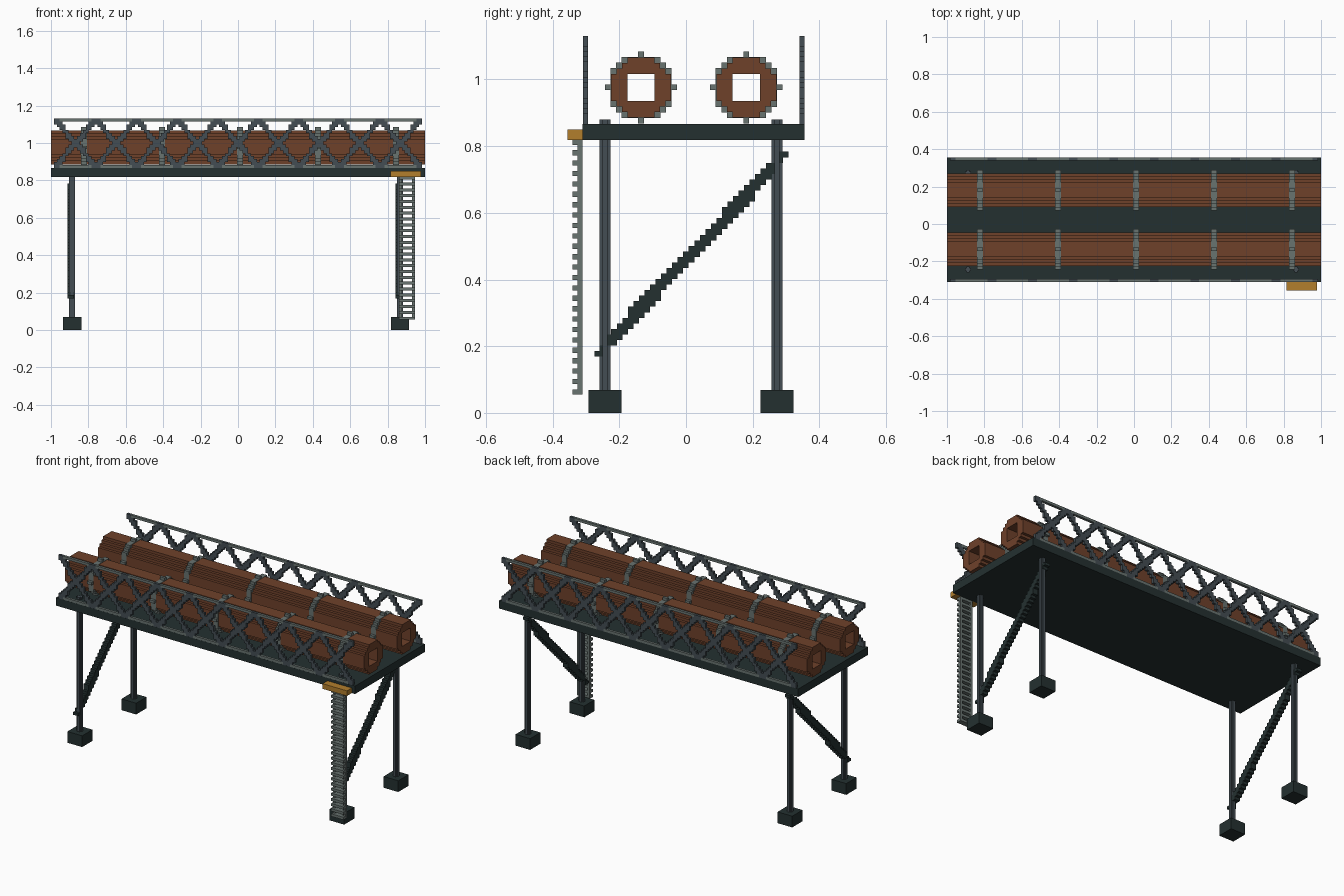
import bpy
import bmesh
from math import hypot

old = bpy.data.objects.get("Cube")
if old:
    bpy.data.objects.remove(old, do_unlink=True)


def material(name, r, g, b):
    """Flat colour given as display values 0-255, stored as linear."""
    col = [((c / 255 + 0.055) / 1.055) ** 2.4 for c in (r, g, b)] + [1.0]
    m = bpy.data.materials.new(name)
    m.use_nodes = True
    m.diffuse_color = col
    m.node_tree.nodes["Principled BSDF"].inputs["Base Color"].default_value = col
    return m


DARK = material("dark_iron", 36, 48, 48)
STEEL = material("blue_steel", 67, 77, 83)
GREY = material("pale_grey_metal", 104, 115, 112)
RUST = material("rust_brown", 110, 65, 42)
OCHRE = material("ochre_yellow", 178, 126, 44)


def blocks(name, cells, origin, size, mats):
    """Solid of grid blocks; cells maps (i, j, k) to a material slot."""
    bm = bmesh.new()
    corners = {}

    def corner(idx):
        if idx not in corners:
            corners[idx] = bm.verts.new([origin[n] + idx[n] * size[n] for n in range(3)])
        return corners[idx]

    for cell, slot in cells.items():
        for axis in range(3):
            u, v = (axis + 1) % 3, (axis + 2) % 3
            for side in (0, 1):
                near = list(cell)
                near[axis] += 2 * side - 1
                if tuple(near) in cells:
                    continue
                quad = []
                for du, dv in ((0, 0), (1, 0), (1, 1), (0, 1)):
                    p = list(cell)
                    p[axis] += side
                    p[u] += du
                    p[v] += dv
                    quad.append(corner(tuple(p)))
                face = bm.faces.new(quad if side else quad[::-1])
                face.material_index = slot
    me = bpy.data.meshes.new(name)
    bm.to_mesh(me)
    bm.free()
    for m in mats:
        me.materials.append(m)
    ob = bpy.data.objects.new(name, me)
    bpy.context.collection.objects.link(ob)
    return ob


def box(name, lo, hi, mat):
    return blocks(name, {(0, 0, 0): 0}, lo, [b - a for a, b in zip(lo, hi)], [mat])


def ring(name, x0, x1, y, z, s, inner, outer, mat):
    """Blocky tube along x, kept between two squared radii."""
    span = range(-6, 7)
    cells = {(0, j, k): 0 for j in span for k in span
             if inner <= j * j + k * k <= outer}
    return blocks(name, cells, (x0, y - s / 2, z - s / 2), (x1 - x0, s, s), [mat])


# Deck and access platform
box("deck", (-1, -0.31, 0.819), (1, 0.356, 0.867), DARK)
box("access_platform", (0.815, -0.356, 0.819), (0.978, -0.31, 0.85), OCHRE)

# Pipes with clamp straps
PIPE_Z = 0.976
for side, y in (("right", -0.135), ("left", 0.181)):
    ring(f"{side}_pipe", -1, 1, y, PIPE_Z, 0.0164, 9, 29, RUST)
    for n in range(5):
        x = 0.01 + (n - 2) * 0.417
        ring(f"{side}_pipe_strap_{n + 1}", x - 0.016, x + 0.016, y, PIPE_Z,
             0.0167, 9, 36, GREY)

# Cross-braced side railings
BAYS, BAY, TALL, S = 9, 14, 16, 0.0155


def railing(name, y):
    cells = {}
    width = BAYS * BAY
    for i in range(width + 1):
        cells[i, 0, 0] = cells[i, 0, TALL] = 1
        for k in range(TALL + 1):
            for b in range(BAYS):
                t = i - b * BAY
                if -1 <= t <= BAY + 1:
                    rise, fall = t * TALL / BAY - k, (BAY - t) * TALL / BAY - k
                    if min(abs(rise), abs(fall)) * BAY / hypot(BAY, TALL) < 0.95:
                        cells[i, 0, k] = 0
    blocks(name, cells, (-S * (width + 1) / 2, y, 0.867), (S, S, S), [STEEL, GREY])


railing("front_railing", -0.3095)
railing("back_railing", 0.3405)

# Legs, footings and diagonal braces
LEG_CELLS = {(i, j, 0): 0 for i in range(4) for j in range(4)
             if not (i in (0, 3) and j in (0, 3))}
for end, x in (("right", -0.887), ("left", 0.866)):
    for row, y in (("front", -0.243), ("back", 0.273)):
        blocks(f"{row}_{end}_leg", LEG_CELLS, (x - 0.016, y - 0.016, 0.06),
               (0.008, 0.008, 0.82), [STEEL])
        box(f"{row}_{end}_footing", (x - 0.049, y - 0.049, 0),
            (x + 0.049, y + 0.049, 0.068), DARK)
    last, top = 34, 36
    brace = {(0, i, k): 0 for i in range(2, last - 1) for k in range(2, top - 1)
             if abs(i * top / last - k) * last / hypot(last, top) < 1.15}
    for i, k in ((0, 0), (1, 0), (1, 1), (last, top), (last - 1, top), (last - 1, top - 1)):
        brace[0, i, k] = 0
    blocks(f"{end}_diagonal_brace", brace, (x - 0.024, -0.274, 0.169),
           (0.034, 0.0166, 0.0166), [DARK])

# Ladder
ladder = {}
for k in range(49):
    for i in range(6):
        if i in (0, 5):
            ladder[i, 1, k] = 0
        if k % 2 == 0:
            ladder[i, 0, k] = ladder[i, 1, k] = 0
blocks("ladder", ladder, (0.862, -0.341, 0.055), (0.0139, 0.0155, 0.0156), [GREY])
